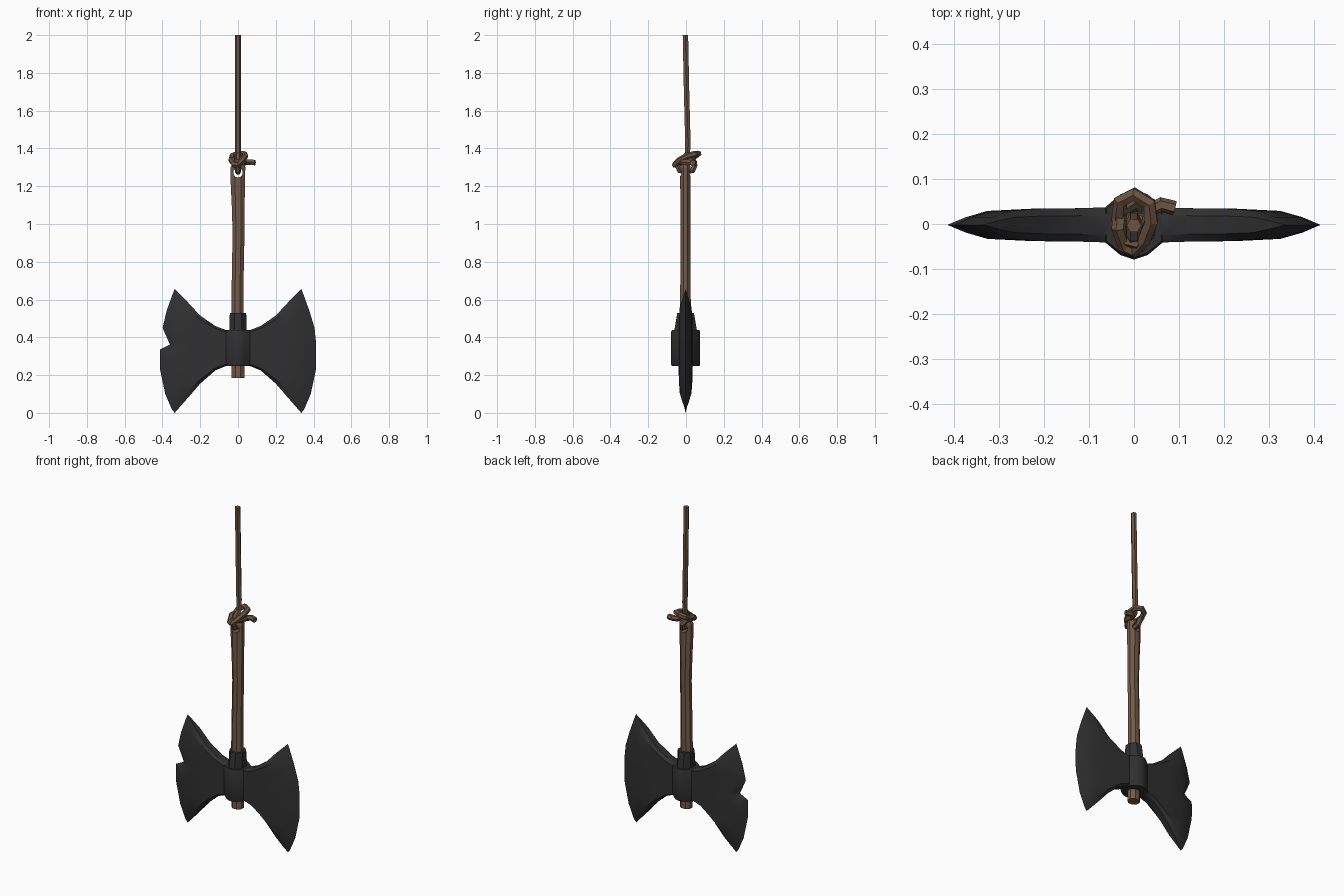
import bpy, bmesh, math
from mathutils import Vector

if "Cube" in bpy.data.objects:
    bpy.data.objects.remove(bpy.data.objects["Cube"])


def material(name, rgb):
    m = bpy.data.materials.new(name)
    m.diffuse_color = (*rgb, 1)
    m.use_nodes = True
    m.node_tree.nodes["Principled BSDF"].inputs["Base Color"].default_value = m.diffuse_color
    return m


IRON = material("dark iron", (0.03, 0.03, 0.031))
WOOD = material("brown wood", (0.17, 0.105, 0.066))
ROPE = material("rope brown", (0.15, 0.092, 0.057))


def finish(name, bm, mat, smooth=None):
    bmesh.ops.recalc_face_normals(bm, faces=bm.faces)
    me = bpy.data.meshes.new(name)
    bm.to_mesh(me)
    bm.free()
    ob = bpy.data.objects.new(name, me)
    bpy.context.collection.objects.link(ob)
    me.materials.append(mat)
    if smooth:
        bpy.ops.object.select_all(action='DESELECT')
        ob.select_set(True)
        bpy.context.view_layer.objects.active = ob
        bpy.ops.object.shade_smooth_by_angle(angle=math.radians(smooth))
    return ob


def loft(name, rings, mat, smooth=None):
    """Skin a stack of equal-length rings and cap both ends."""
    bm = bmesh.new()
    vs = [[bm.verts.new(p) for p in r] for r in rings]
    n = len(rings[0])
    for a, b in zip(vs, vs[1:]):
        for i in range(n):
            j = (i + 1) % n
            bm.faces.new((a[i], a[j], b[j], b[i]))
    bm.faces.new(vs[0])
    bm.faces.new(vs[-1])
    return finish(name, bm, mat, smooth)


def oval(cx, cy, z, rx, ry, n=8):
    return [(cx + rx * math.cos(2 * math.pi * (i + .5) / n),
             cy + ry * math.sin(2 * math.pi * (i + .5) / n), z) for i in range(n)]


# Blades: columns run from hub to edge, rows from bottom to top
COLS = [(.0, .25, .435, .040), (.06, .25, .437, .039), (.12, .225, .46, .037),
        (.20, .155, .515, .036), (.265, .08, .585, .031)]   # x, bottom, top, half thickness
BULGE = [0, 0, .005, .025, .06]
ROWS = [0, .05, .2, .37, .43, .5, .54, .57, .69, .82, .95, 1]
EDGE = [(.335, 0), (.35, .018), (.385, .10), (.413, .23), (.414, .28), (.414, .335),
        (.414, .355), (.413, .375), (.405, .45), (.378, .54), (.343, .637), (.335, .655)]


def blade(name, side, edge):
    bm = bmesh.new()
    grids = []
    for s in (-1, 1):
        grid = []
        for (x, lo, hi, t), b in zip(COLS, BULGE):
            col = []
            for v in ROWS:
                thick = t * (.55 if v in (0, 1) else 1)
                px = x + b * (1 - (2 * v - 1) ** 2)
                col.append(bm.verts.new((side * px, s * thick - .002, lo + (hi - lo) * v)))
            grid.append(col)
        # bevel shoulder just behind the cutting edge
        col = []
        for i, v in enumerate(ROWS):
            e, q = Vector(edge[i]), grid[-1][i].co
            m = e.lerp(Vector((abs(q.x), q.z)), .45)
            col.append(bm.verts.new((side * m.x, s * .017 * (.5 if v in (0, 1) else 1) - .002, m.y)))
        grid.append(col)
        grids.append(grid)
    tip = [bm.verts.new((side * x, -.002, z)) for x, z in edge]
    for g in grids:
        g.append(tip)
        for a, b in zip(g, g[1:]):
            for i in range(len(ROWS) - 1):
                bm.faces.new((a[i], a[i + 1], b[i + 1], b[i]))
    # rims along the top and bottom
    f, k = grids
    for r in (0, len(ROWS) - 1):
        for c in range(len(f) - 1):
            q = [f[c][r], f[c + 1][r], k[c + 1][r], k[c][r]]
            bm.faces.new(list(dict.fromkeys(q)))
    return finish(name, bm, IRON, 30)


blade("right_blade", 1, EDGE)
# The left edge has a chipped notch
chipped = EDGE[:5] + [(.413, .335), (.36, .362), (.373, .39), (.399, .45)] + EDGE[9:]
blade("left_blade", -1, chipped)

# Hub swelling around the handle, and the collar above it
hub = [(-.065, -.04), (-.03, -.069), (0, -.079), (.03, -.069), (.065, -.04),
       (.065, .036), (.03, .066), (0, .075), (-.03, .066), (-.065, .036)]
loft("axe_hub", [[(x * k, y * k, z) for x, y in hub]
                 for z, k in ((.247, .94), (.257, 1), (.428, 1), (.438, .94))], IRON, 35)
loft("collar", [oval(0, -.002, .40, .052, .068), oval(0, -.002, .44, .049, .064),
                oval(0, -.002, .53, .047, .048)], IRON, 30)

# Slightly crooked handle with a hole at its top
handle = loft("handle", [oval(x, -.003, z, rx, ry) for z, x, rx, ry in (
    (.185, 0, .037, .033), (.55, -.003, .035, .031), (.75, -.001, .034, .029),
    (.95, .003, .034, .029), (1.1, .001, .037, .029), (1.22, -.001, .041, .03),
    (1.30, 0, .042, .03), (1.315, 0, .036, .025))], WOOD)
bm = bmesh.new()
bmesh.ops.create_cone(bm, cap_ends=True, segments=10, radius1=.026, radius2=.026, depth=.2)
cutter = finish("hole_cutter", bm, WOOD)
cutter.rotation_euler.x = math.pi / 2
cutter.location.z = 1.272
cutter.hide_render = True
cutter.hide_viewport = True
mod = handle.modifiers.new("hole", 'BOOLEAN')
mod.operation = 'DIFFERENCE'
mod.object = cutter

# Rope: comes down, threads the hole, then wraps into a knot with a loose tail
path = [(0, -.003, 2), (0, .003, 1.7), (0, .01, 1.43), (0, .008, 1.37), (0, -.025, 1.34),
        (0, -.046, 1.31), (0, -.035, 1.283), (0, 0, 1.276), (0, .035, 1.283), (-.005, .046, 1.31),
        (-.03, .03, 1.338), (-.034, -.01, 1.342), (-.02, -.05, 1.315), (.0, -.059, 1.312),
        (.022, -.035, 1.338), (.038, .005, 1.36), (.034, .045, 1.37), (0, .066, 1.372),
        (-.03, .05, 1.36), (-.034, .01, 1.335), (-.022, -.035, 1.32), (.005, -.042, 1.33),
        (.032, -.02, 1.33), (.035, .03, 1.325), (.06, .043, 1.328), (.09, .035, 1.325)]
cu = bpy.data.curves.new("rope", 'CURVE')
cu.dimensions = '3D'
cu.bevel_depth = .0165
cu.bevel_resolution = 1
cu.use_fill_caps = True
sp = cu.splines.new('POLY')
sp.points.add(len(path) - 1)
for p, c in zip(sp.points, path):
    p.co = (*c, 1)
sp.use_smooth = False
cu.materials.append(ROPE)
bpy.context.collection.objects.link(bpy.data.objects.new("rope", cu))
